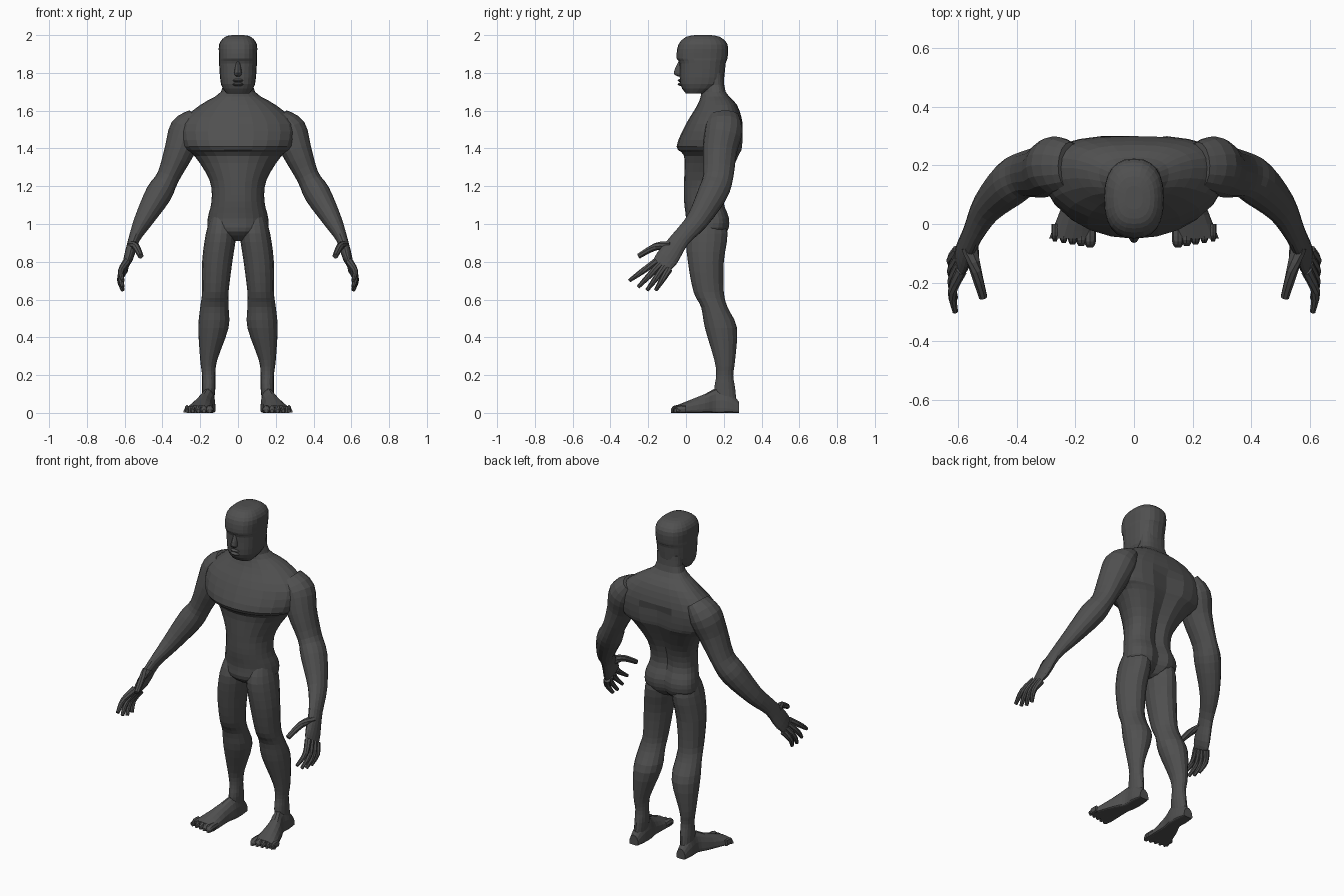
import bpy, bmesh
from math import sin, cos, pi
from mathutils import Vector

old = bpy.data.objects.get("Cube")
if old:
    bpy.data.objects.remove(old)

dark_grey = (0.08, 0.08, 0.08, 1)
skin = bpy.data.materials.new("dark grey")
skin.use_nodes = True
skin.diffuse_color = dark_grey
skin.node_tree.nodes["Principled BSDF"].inputs["Base Color"].default_value = dark_grey


def refine(stations, steps=3):
    """Smooth curve through every station, all numbers blended together."""
    pts = [Vector(s) for s in stations]
    result = []
    for i in range(len(pts) - 1):
        start, end = pts[i], pts[i + 1]
        before, after = pts[max(i - 1, 0)], pts[min(i + 2, len(pts) - 1)]
        leave, arrive = (end - before) / 2, (after - start) / 2
        for k in range(steps):
            t = k / steps
            ease = t * t * (3 - 2 * t)
            result.append(start.lerp(end, ease) + leave * t * (1 - t) ** 2 - arrive * t * t * (1 - t))
    return result + [pts[-1]]


def power(value, squareness):
    return abs(value) ** (2 / squareness) * (1 if value >= 0 else -1)


def outline(half, low, high, widest=0.5, low_square=2, high_square=2, count=16):
    """Closed rounded outline; each side has its own depth and squareness."""
    middle = low + (high - low) * widest
    points = []
    for i in range(count):
        across, along = sin(2 * pi * i / count), cos(2 * pi * i / count)
        square, depth = (high_square, high - middle) if along >= 0 else (low_square, middle - low)
        points.append((half * power(across, square), middle + depth * power(along, square)))
    return points


def loft(name, rings, mirror=False):
    """Skin a stack of rings and cap both ends."""
    bm = bmesh.new()
    rows = [[bm.verts.new(point) for point in ring] for ring in rings]
    for lower, upper in zip(rows, rows[1:]):
        for i in range(len(lower)):
            bm.faces.new((lower[i - 1], lower[i], upper[i], upper[i - 1]))
    bm.faces.new(rows[0])
    bm.faces.new(rows[-1])
    bmesh.ops.recalc_face_normals(bm, faces=bm.faces)
    mesh = bpy.data.meshes.new(name)
    bm.to_mesh(mesh)
    bm.free()
    mesh.materials.append(skin)
    part = bpy.data.objects.new(name, mesh)
    bpy.context.collection.objects.link(part)
    if mirror:
        part.modifiers.new("both sides", 'MIRROR').use_mirror_merge = False


def limb(name, stations, count):
    """Mirrored limb; a station holds the centre x, y, z, then thickness and breadth."""
    stations = refine(stations)
    centres = [s.to_3d() if len(s) == 3 else Vector(s[:3]) for s in stations]
    rings = []
    for i, station in enumerate(stations):
        thickness, breadth = station[3:]
        ahead, behind = centres[min(i + 1, len(centres) - 1)], centres[max(i - 1, 0)]
        along = (ahead - behind).normalized()
        wide = (Vector((0, 1, 0)) - along * along.y).normalized()
        thick = along.cross(wide)
        rings.append([centres[i] + thick * u + wide * v
                      for u, v in outline(thickness, -breadth, breadth, count=count)])
    loft(name, rings, mirror=True)


# Torso with neck: height, half width, front, back
torso = [
    (.91, .05, .06, .16), (.96, .15, 0, .22), (1.03, .16, 0, .23), (1.12, .14, -.01, .2),
    (1.23, .15, -.01, .22), (1.36, .23, -.01, .28), (1.41, .3, -.05, .3), (1.53, .31, 0, .3),
    (1.63, .2, .06, .27), (1.7, .09, .08, .21), (1.8, .08, .06, .2),
]
rings = []
for z, half, front, back in refine(torso):
    ring = outline(half, front, back, widest=.62, high_square=2.6, count=24)
    spine = .02 if z < 1.5 else 0
    rings.append([(x, y - spine if y > back - .001 else y, z) for x, y in ring])
loft("torso", rings)

# Head: height, half width, face, back
head = [
    (1.69, .06, 0, .1), (1.74, .09, -.03, .19), (1.85, .1, -.035, .21), (1.88, .1, -.05, .22),
    (1.95, .1, -.04, .22), (1.99, .07, 0, .18), (2, .03, .05, .13),
]
loft("head", [[(x, y, z) for x, y in outline(half, face, back, low_square=2.5, high_square=2.4, count=24)]
              for z, half, face, back in refine(head)])

# Nose and lips
nose = [(1.86, .01, -.04), (1.8, .02, -.065), (1.78, .01, -.04)]
loft("nose", [[(x, y, z) for x, y in outline(half, tip, 0, count=12)] for z, half, tip in refine(nose)])
for name, middle in (("upper_lip", 1.76), ("lower_lip", 1.74)):
    lip = [(middle - .01, .02, -.03), (middle, .03, -.045), (middle + .01, .02, -.03)]
    loft(name, [[(x, y, z) for x, y in outline(half, tip, 0, count=12)] for z, half, tip in refine(lip)])

# Arm and palm, from inside the shoulder to the knuckles
limb("arm", [
    (.22, .2, 1.57, .05, .08), (.27, .2, 1.5, .09, .1), (.31, .18, 1.39, .08, .09),
    (.37, .17, 1.25, .06, .08), (.42, .14, 1.16, .07, .08), (.5, .06, 1.02, .05, .06),
    (.55, -.03, .92, .03, .05), (.58, -.1, .82, .025, .06), (.6, -.14, .77, .01, .05),
], 16)

# Fingers fan out evenly from the first knuckle to the last
for i, name in enumerate(("index_finger", "middle_finger", "ring_finger", "little_finger")):
    fan = i / 3
    knuckle = Vector((.59, -.16, .8)).lerp(Vector((.6, -.09, .76)), fan)
    tip = Vector((.61, -.3, .7)).lerp(Vector((.61, -.16, .65)), fan)
    tip.z -= .02 * sin(pi * fan)
    joint = knuckle.lerp(tip, .5) + Vector((.02, 0, 0))
    limb(name, [(*knuckle, .02, .02), (*joint, .016, .016), (*tip, .01, .01)], 8)
limb("thumb", [(.56, -.08, .89, .02, .03), (.54, -.16, .88, .02, .02), (.515, -.25, .83, .015, .015)], 8)

# Leg: height, inner side, outer side, front, back
leg = [
    (1.05, .03, .14, .04, .19), (.95, .01, .17, 0, .22), (.8, .03, .19, .01, .2),
    (.64, .05, .19, .04, .2), (.56, .05, .2, .08, .22), (.45, .05, .21, .1, .27),
    (.28, .11, .2, .15, .26), (.2, .12, .19, .16, .25), (.13, .12, .19, .15, .26),
    (.03, .13, .19, .15, .27),
]
rings = []
for z, inner, outer, front, back in refine(leg):
    middle = (inner + outer) / 2
    rings.append([(middle + x, y, z) for x, y in outline(outer - middle, front, back)])
loft("leg", rings, mirror=True)

# Foot, heel to ball: depth, middle, half width, height
foot = [(.28, .16, .03, .06), (.22, .16, .04, .12), (.16, .16, .04, .13), (.1, .18, .05, .1),
        (0, .2, .07, .06), (-.05, .21, .08, .04)]
loft("foot", [[(middle + x, y, z) for x, z in outline(half, 0, top, widest=.2, low_square=5)]
              for y, middle, half, top in refine(foot)], mirror=True)

# Toes shrink and step back from the big toe outwards
for i, name in enumerate(("big_toe", "second_toe", "third_toe", "fourth_toe", "little_toe")):
    middle, radius, tip = .15 + .03 * i, .02 - .002 * i, -.08 + .005 * i
    toe = [(0, radius, .04), (tip + .02, radius, .04), (tip, radius / 2, .02)]
    loft(name, [[(middle + x, y, z) for x, z in outline(half, 0, top, low_square=3, count=8)]
                for y, half, top in refine(toe)], mirror=True)
